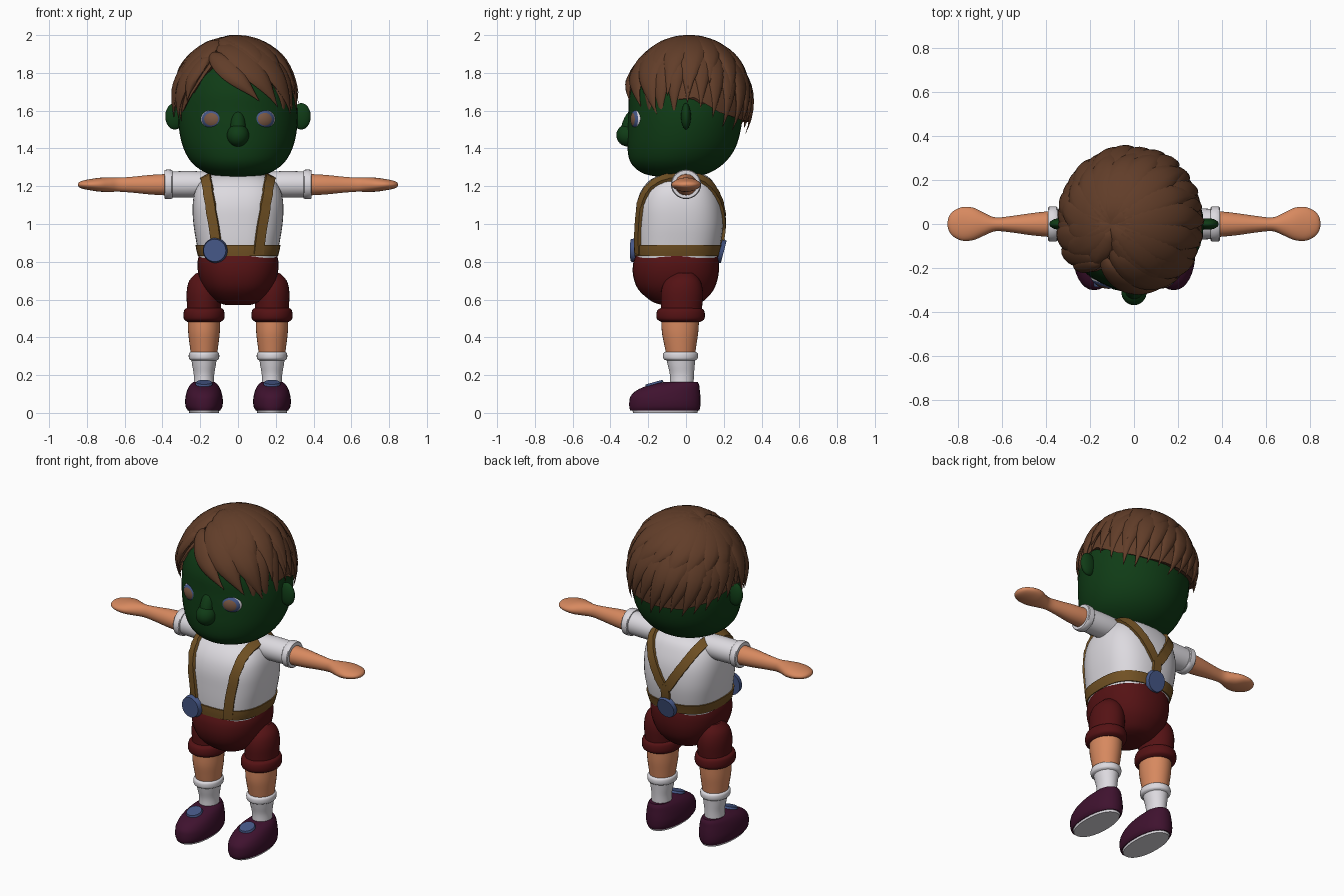
import bpy, bmesh, math, random
from mathutils import Vector, Matrix
from mathutils.bvhtree import BVHTree

if "Cube" in bpy.data.objects:
    bpy.data.objects.remove(bpy.data.objects["Cube"])

random.seed(4)

def mat(name, r, g, b):
    m = bpy.data.materials.new(name)
    m.diffuse_color = (r, g, b, 1)
    m.use_nodes = True
    m.node_tree.nodes["Principled BSDF"].inputs["Base Color"].default_value = m.diffuse_color
    return m

GREEN = mat("green_face", .005, .045, .008)
HAIR = mat("brown_hair", .12, .047, .022)
SKIN = mat("skin", .68, .25, .115)
WHITE = mat("white_cloth", .72, .70, .74)
RED = mat("dark_red", .09, .006, .007)
STRAP = mat("tan_leather", .17, .085, .018)
BLUE = mat("blue_button", .06, .095, .24)
PLUM = mat("plum_shoe", .05, .006, .028)
IRIS = mat("iris_brown", .2, .1, .06)

def finish(name, bm, *mats, angle=40):
    bmesh.ops.recalc_face_normals(bm, faces=bm.faces[:])
    me = bpy.data.meshes.new(name)
    bm.to_mesh(me)
    bm.free()
    ob = bpy.data.objects.new(name, me)
    bpy.context.collection.objects.link(ob)
    for m in mats:
        me.materials.append(m)
    bpy.ops.object.select_all(action='DESELECT')
    ob.select_set(True)
    bpy.context.view_layer.objects.active = ob
    bpy.ops.object.shade_smooth_by_angle(angle=math.radians(angle))
    return ob

def spline(pts, n):
    """Catmull-Rom through tuples, n steps per span."""
    pts = [Vector(p) for p in pts]
    out = []
    for i in range(len(pts) - 1):
        a, b, c, d = pts[max(i - 1, 0)], pts[i], pts[i + 1], pts[min(i + 2, len(pts) - 1)]
        for k in range(n):
            t = k / n
            out.append(b + (c - a) * (t / 2) + (a * 2 - b * 5 + c * 4 - d) * (t * t / 2)
                       + (b * 3 - a - c * 3 + d) * (t ** 3 / 2))
    return out + [pts[-1]]

def skin_rings(bm, rings):
    vs = [[bm.verts.new(p) for p in r] for r in rings]
    n = len(vs[0])
    for a, b in zip(vs, vs[1:]):
        for i in range(n):
            bm.faces.new((a[i], a[(i + 1) % n], b[(i + 1) % n], b[i]))
    bm.faces.new(vs[0][::-1])
    bm.faces.new(vs[-1])

def loft(name, m, rows, x=0, axis='Z', side=1, power=2, steps=4, seg=32):
    """Rows are (height, low y, high y, half width); on the X axis, width is vertical."""
    rings = []
    for h, lo, hi, w in spline(rows, steps):
        ring = []
        for k in range(seg):
            a = 2 * math.pi * k / seg
            c, s = [math.copysign(abs(f) ** (2 / power), f) for f in (math.cos(a), math.sin(a))]
            y = (lo + hi) / 2 + s * (hi - lo) / 2
            ring.append((x + c * w, y, h) if axis == 'Z' else (side * h, y, x + c * w))
        rings.append(ring)
    bm = bmesh.new()
    skin_rings(bm, rings)
    return finish(name, bm, m)

def ball(name, m, loc, size, rot=(0, 0, 0)):
    bm = bmesh.new()
    bmesh.ops.create_uvsphere(bm, u_segments=32, v_segments=20, radius=1)
    ob = finish(name, bm, m)
    ob.location, ob.scale, ob.rotation_euler = loc, size, rot
    return ob

def disc(name, m, loc, size, rot):
    bm = bmesh.new()
    bmesh.ops.create_cone(bm, cap_ends=True, segments=32, radius1=1, radius2=.9, depth=2)
    ob = finish(name, bm, m)
    ob.location, ob.scale, ob.rotation_euler = loc, size, rot
    return ob

# Head, nose, ears
loft("head", GREEN, [(1.245, -.1, .0, .04), (1.265, -.22, .11, .155), (1.32, -.29, .2, .24),
     (1.4, -.31, .26, .288), (1.5, -.31, .29, .312), (1.6, -.305, .3, .316), (1.7, -.3, .29, .3),
     (1.8, -.26, .25, .26), (1.88, -.17, .17, .17), (1.91, -.04, .04, .04)], seg=40)
ball("nose", GREEN, (0, -.307, 1.47), (.058, .062, .06))
ball("nose_bridge", GREEN, (0, -.3, 1.52), (.04, .04, .09), (-.3, 0, 0))
for s in (-1, 1):
    ball("ear", GREEN, (s * .335, 0, 1.57), (.05, .026, .07))
    # Eye: pole faces forward, colour bands by distance from the pole
    bm = bmesh.new()
    bmesh.ops.create_uvsphere(bm, u_segments=32, v_segments=40, radius=1)
    for f in bm.faces:
        c = f.calc_center_median()
        d = c.xy.length
        f.material_index = 0 if c.z < 0 or d > .84 else 1 if d > .58 else 2
    eye = finish("eye", bm, WHITE, BLUE, IRIS)
    eye.location, eye.scale = (s * .132, -.25, 1.555), (.066, .056, .042)
    eye.rotation_euler = (math.pi / 2, 0, s * .3)

# Hair: an inner cap cut along the hairline, covered by tapered locks
HC, HR = Vector((-.012, .015, 1.62)), Vector((.325, .325, .345))
LINE = [(-180, 1.6), (-150, 1.55), (-132, 1.68), (-118, 1.82), (-105, 1.77), (-90, 1.71),
        (-70, 1.66), (-50, 1.63), (-30, 1.54), (-10, 1.62), (5, 1.63), (30, 1.55), (60, 1.51),
        (90, 1.5), (120, 1.5), (150, 1.54), (180, 1.6)]

def hairline(a):
    a = (a + 180) % 360 - 180
    for (a0, z0), (a1, z1) in zip(LINE, LINE[1:]):
        if a0 <= a <= a1:
            return z0 + (z1 - z0) * (a - a0) / (a1 - a0)

def direction(p):
    d = Vector(p) - HC
    return Vector((d.x / HR.x, d.y / HR.y, d.z / HR.z)).normalized()

def at(az, z):
    h = (z - HC.z) / HR.z
    r = math.sqrt(max(0, 1 - h * h))
    return Vector((r * math.cos(math.radians(az)), r * math.sin(math.radians(az)), h))

def on_scalp(d, lift=0):
    n = Vector((d.x / HR.x, d.y / HR.y, d.z / HR.z)).normalized()
    return HC + Vector((d.x * HR.x, d.y * HR.y, d.z * HR.z)) + n * lift, n

CROWN = direction((-.1, .0, 1.95))
bm = bmesh.new()
skin_rings(bm, [[on_scalp(CROWN.slerp(at(k * 5, hairline(k * 5) + .04), .02 + .98 * i / 16))[0]
                 for k in range(72)] for i in range(17)])
finish("hair_cap", bm, HAIR)

def lock(bm, d0, d1, width, lift=0, swirl=0, thick=.023, n=16):
    turn = d0.cross(d1).normalized()
    path = [on_scalp((d0.slerp(d1, i / n) + turn * swirl * math.sin(math.pi * i / n)).normalized(), lift)
            for i in range(n + 1)]
    rings = []
    for i, (p, nor) in enumerate(path):
        s = i / n
        tan = path[min(i + 1, n)][0] - path[max(i - 1, 0)][0]
        side = tan.cross(nor).normalized()
        k = (.3 + .7 * math.sin(math.pi * s ** .8)) * (1 - s ** 4) + .02
        rings.append([p + side * width * k * math.cos(a) + nor * thick * min(1, k * 1.4) * math.sin(a)
                      for a in (2 * math.pi * j / 10 for j in range(10))])
    skin_rings(bm, rings)

bm = bmesh.new()
for i in range(21):     # lower layer round sides and back
    a = -38 + i * 12.2
    lock(bm, CROWN, at(a, hairline(a) - .01 + random.uniform(-.03, .03)), .075, random.uniform(0, .008), .06)
for i in range(14):     # shorter upper layer
    a = -60 + i * 20
    lock(bm, CROWN, at(a, random.uniform(1.66, 1.76)), .08, .014, .1)
FRINGE = [((-.15, -.17, 1.92), (.12, -.31, 1.65), .06), ((-.1, -.12, 1.95), (.22, -.25, 1.62), .08),
          ((-.05, -.08, 1.97), (.3, -.17, 1.58), .085), ((-.16, -.15, 1.92), (-.335, -.13, 1.55), .06),
          ((-.16, -.18, 1.9), (-.28, -.21, 1.65), .045), ((-.13, -.08, 1.95), (-.345, -.05, 1.56), .075),
          ((-.1, -.02, 1.97), (.2, -.26, 1.72), .075), ((-.1, -.02, 1.97), (-.2, -.24, 1.82), .06)]
for a, b, w in FRINGE:
    lock(bm, direction(a), direction(b), w, .012, -.05)
finish("hair_locks", bm, HAIR, angle=50)

# Shirt, belt, shorts
SHIRT = [(.82, -.262, .165, .205), (.9, -.268, .185, .22), (1.0, -.268, .197, .236), (1.1, -.262, .19, .24),
         (1.18, -.235, .165, .225), (1.24, -.18, .13, .18), (1.275, -.09, .07, .09)]
shirt = loft("shirt", WHITE, SHIRT, power=2.6, seg=48)
loft("belt", STRAP, [(.83, -.272, .175, .212), (.86, -.275, .182, .22), (.888, -.276, .19, .225)], power=2.6, seg=48)
loft("shorts_seat", RED, [(.57, -.12, .03, .06), (.59, -.18, .09, .115), (.65, -.25, .145, .175),
     (.72, -.279, .17, .206), (.79, -.28, .175, .215), (.84, -.262, .168, .205)], power=2.3)

# Braces laid onto the shirt surface
tree = BVHTree.FromPolygons([v.co for v in shirt.data.vertices], [p.vertices[:] for p in shirt.data.polygons])

def strap(name, pts, width=.027):
    hits = [tree.find_nearest(p)[:2] for p in spline(pts, 8)]
    rings = []
    for i, (p, n) in enumerate(hits):
        side = (hits[min(i + 1, len(hits) - 1)][0] - hits[max(i - 1, 0)][0]).cross(n).normalized()
        rings.append([p + side * width * a + n * b for a, b in ((-1, -.01), (1, -.01), (1, .014), (-1, .014))])
    bm = bmesh.new()
    skin_rings(bm, rings)
    finish(name, bm, STRAP)

for s in (-1, 1):
    strap("brace", [(s * .128, -.3, .835), (s * .145, -.3, .98), (s * .165, -.27, 1.12), (s * .18, -.2, 1.23),
                    (s * .185, -.05, 1.28), (s * .17, .09, 1.25), (s * .13, .18, 1.17), (s * .07, .23, 1.07),
                    (s * .012, .23, .98)])
strap("brace_tail", [(0, .23, 1.0), (0, .23, .92), (0, .2, .85)])
disc("front_button", BLUE, (-.122, -.277, .86), (.066, .066, .014), (math.pi / 2, 0, -.1))
disc("back_button", BLUE, (0, .188, .855), (.062, .068, .012), (-math.pi / 2 - .25, 0, 0))

for s in (-1, 1):
    # Arms
    loft("sleeve", WHITE, [(.14, -.07, .07, .066), (.25, -.072, .072, .07), (.37, -.068, .068, .068)],
         x=1.21, axis='X', side=s)
    loft("sleeve_cuff", WHITE, [(.348, -.07, .07, .07), (.352, -.079, .079, .077), (.386, -.079, .079, .077),
         (.39, -.07, .07, .07)], x=1.21, axis='X', side=s, steps=2)
    loft("arm", SKIN, [(.37, -.06, .06, .057), (.46, -.052, .05, .052), (.56, -.038, .036, .042),
         (.63, -.033, .03, .037), (.68, -.052, .05, .038), (.73, -.073, .074, .037), (.78, -.076, .077, .03),
         (.82, -.058, .06, .022), (.84, -.035, .037, .014), (.848, -.01, .01, .004)], x=1.208, axis='X', side=s)
    # Legs
    x = s * .18
    loft("shorts_leg", RED, [(.5, -.13, .075, .09), (.56, -.132, .085, .09), (.64, -.132, .09, .092),
         (.7, -.11, .075, .078), (.74, -.06, .04, .04)], x=x)
    loft("shorts_cuff", RED, [(.482, -.13, .075, .088), (.495, -.152, .096, .105), (.52, -.157, .1, .109),
         (.545, -.15, .094, .104), (.556, -.13, .075, .09)], x=x)
    loft("leg", SKIN, [(.29, -.1, .045, .066), (.36, -.115, .055, .076), (.43, -.128, .065, .084),
         (.51, -.13, .07, .086)], x=x)
    loft("sock", WHITE, [(.14, -.085, .04, .055), (.2, -.085, .042, .054), (.25, -.096, .046, .062),
         (.29, -.105, .05, .068)], x=x)
    loft("sock_cuff", WHITE, [(.276, -.1, .045, .065), (.285, -.118, .06, .078), (.302, -.122, .064, .081),
         (.318, -.118, .06, .078), (.325, -.1, .045, .066)], x=x)
    # Shoes
    loft("shoe", PLUM, [(.012, -.295, .07, .085), (.03, -.3, .075, .096), (.06, -.3, .077, .1),
         (.09, -.292, .076, .097), (.12, -.26, .073, .089), (.145, -.2, .07, .076), (.163, -.12, .062, .058)],
         x=x, power=2.2)
    loft("sole", WHITE, [(0, -.28, .06, .078), (.014, -.284, .064, .082)], x=x, power=2.2, steps=1)
    disc("shoe_button", BLUE, (x, -.168, .157), (.046, .05, .006), (.27, 0, 0))
